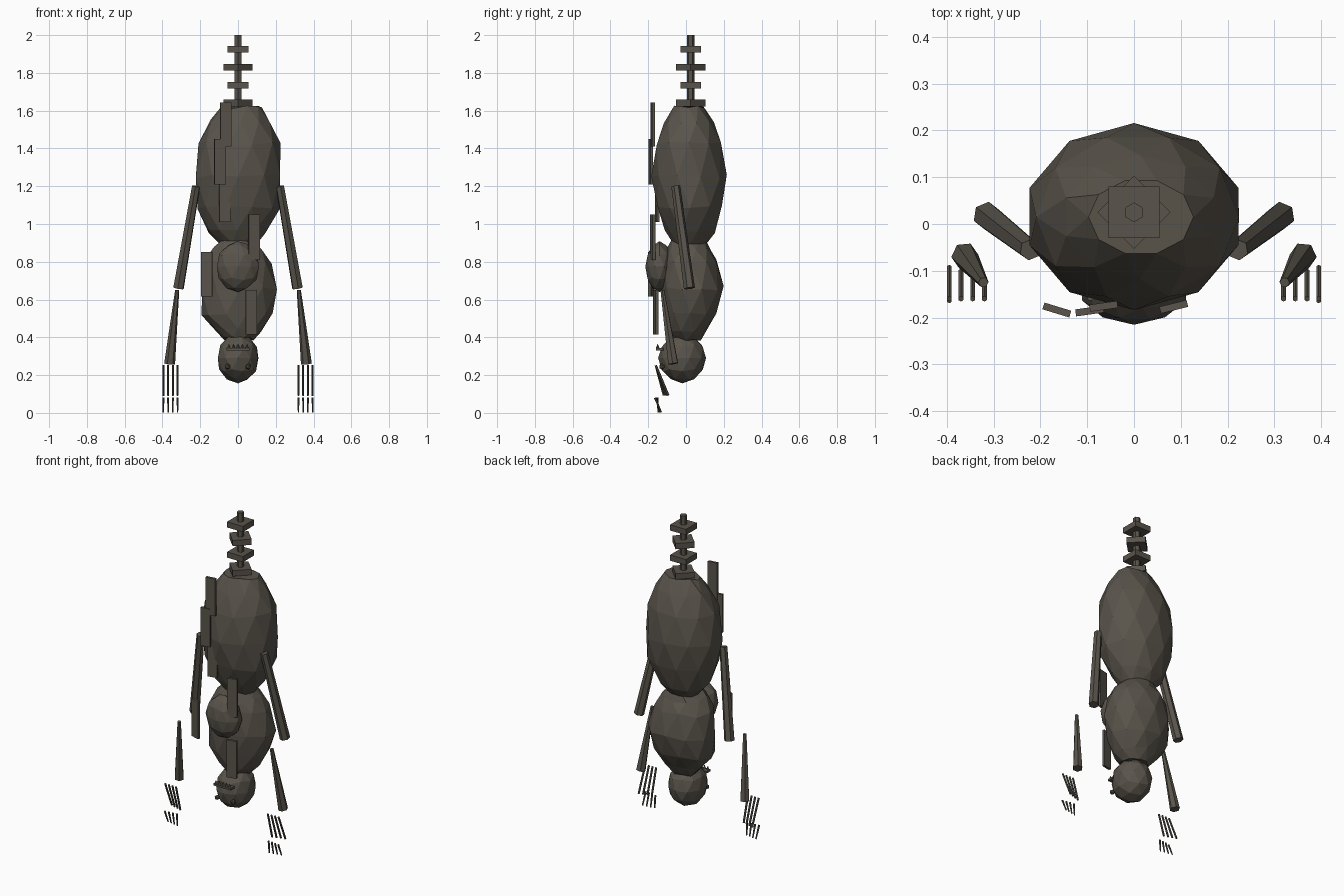
import bpy, bmesh, math, random
from mathutils import Vector, Matrix

if "Cube" in bpy.data.objects:
    bpy.data.objects.remove(bpy.data.objects["Cube"])

random.seed(4)
grey = bpy.data.materials.new("dark_taupe")
grey.diffuse_color = (0.1, 0.088, 0.07, 1)
grey.use_nodes = True
grey.node_tree.nodes["Principled BSDF"].inputs["Base Color"].default_value = grey.diffuse_color


def finish(name, bm):
    bmesh.ops.recalc_face_normals(bm, faces=bm.faces)
    me = bpy.data.meshes.new(name)
    bm.to_mesh(me)
    bm.free()
    me.materials.append(grey)
    ob = bpy.data.objects.new(name, me)
    bpy.context.collection.objects.link(ob)
    return ob


def rod(name, a, b, ra, rb, sides=6):
    a, b = Vector(a), Vector(b)
    bm = bmesh.new()
    rot = (b - a).to_track_quat('Z', 'Y').to_matrix().to_4x4()
    bmesh.ops.create_cone(bm, cap_ends=True, segments=sides, radius1=ra, radius2=rb,
                          depth=(b - a).length, matrix=Matrix.Translation((a + b) / 2) @ rot)
    return finish(name, bm)


def box(name, centre, size, turn=0):
    bm = bmesh.new()
    bmesh.ops.create_cube(bm, size=1, matrix=Matrix.Translation(centre)
                          @ Matrix.Rotation(math.radians(turn), 4, 'Z')
                          @ Matrix.Diagonal((*size, 1)))
    return finish(name, bm)


def ball(name, centre, radii, sub=2, rough=0.0):
    bm = bmesh.new()
    bmesh.ops.create_icosphere(bm, subdivisions=sub, radius=1)
    for v in bm.verts:
        v.co *= 1 + random.uniform(-rough, rough)
        v.co = Vector(centre) + Vector(c * r for c, r in zip(v.co, radii))
    return finish(name, bm)


def wrapped_bundle(name, rows, sides=10):
    """Faceted loft; each row is z, x min, x max, y min, y max."""
    bm = bmesh.new()
    rings = []
    for i, (z, x0, x1, y0, y1) in enumerate(rows):
        ring = []
        for k in range(sides):
            t = math.tau * (k + 0.5 * (i % 2)) / sides
            ring.append(bm.verts.new(((x0 + x1) / 2 + (x1 - x0) / 2 * math.cos(t) * 1.02,
                                      (y0 + y1) / 2 + (y1 - y0) / 2 * math.sin(t) * 1.02,
                                      z + random.uniform(-0.012, 0.012))))
        rings.append(ring)
    for i in range(len(rings) - 1):
        lo, hi = rings[i], rings[i + 1]
        for k in range(sides):
            n = (k + 1) % sides
            if i % 2 == 0:   # staggered triangles
                bm.faces.new((lo[k], lo[n], hi[k]))
                bm.faces.new((lo[n], hi[n], hi[k]))
            else:
                bm.faces.new((lo[k], hi[n], hi[k]))
                bm.faces.new((lo[k], lo[n], hi[n]))
    bm.faces.new(rings[0])
    bm.faces.new(rings[-1])
    return finish(name, bm)


# Hanging cord with alternating square knots
rod("cord", (0, 0.025, 1.58), (0, 0.025, 2.0), 0.021, 0.021)
for i, z in enumerate((1.64, 1.735, 1.83, 1.925)):
    box("cord_knot", (0, 0.025, z), (0.11, 0.11, 0.036), 45 if i % 2 == 0 else 0)

# Upper and lower body bundles
wrapped_bundle("upper_body", [
    (0.89, -0.09, 0.09, -0.07, 0.10),
    (0.96, -0.16, 0.15, -0.11, 0.15),
    (1.09, -0.21, 0.22, -0.155, 0.195),
    (1.25, -0.23, 0.23, -0.18, 0.212),
    (1.43, -0.205, 0.22, -0.16, 0.19),
    (1.54, -0.15, 0.175, -0.115, 0.145),
    (1.62, -0.095, 0.125, -0.065, 0.095)])
wrapped_bundle("lower_body", [
    (0.39, -0.08, 0.08, -0.08, 0.08),
    (0.44, -0.125, 0.125, -0.10, 0.115),
    (0.53, -0.19, 0.18, -0.12, 0.165),
    (0.66, -0.195, 0.212, -0.13, 0.196),
    (0.80, -0.18, 0.175, -0.12, 0.165),
    (0.87, -0.13, 0.13, -0.10, 0.13),
    (0.92, -0.08, 0.08, -0.07, 0.10)])
ball("chest_lump", (0, -0.14, 0.775), (0.115, 0.075, 0.133), 2, 0.02)

# Head, eyes and jagged mouth
ball("head", (0, -0.02, 0.29), (0.112, 0.126, 0.132), 2, 0.02)
box("mouth", (0, -0.14, 0.337), (0.12, 0.04, 0.012))
for i in range(5):
    x = -0.048 + 0.024 * i
    rod("tooth", (x, -0.15, 0.34), (x, -0.15, 0.367), 0.011, 0.0, 4)
for s in (-1, 1):
    ball("eye", (0.055 * s, -0.128, 0.245), (0.016,) * 3, 1)

# Loose cloth strips: x, y, z centre, height, turn
for x, y, z, h, turn in ((-0.065, -0.176, 1.527, 0.235, 8),
                         (-0.095, -0.186, 1.33, 0.24, 8),
                         (-0.07, -0.152, 1.125, 0.23, 10),
                         (0.085, -0.177, 0.93, 0.24, 14),
                         (-0.165, -0.184, 0.733, 0.235, -17),
                         (0.07, -0.16, 0.533, 0.235, 12)):
    box("cloth_strip", (x, y, z), (0.06, 0.015, h), turn)

# Dangling arms and jointed fingers
for s in (-1, 1):
    rod("upper_arm", (0.222 * s, -0.055, 1.2), (0.315 * s, 0.018, 0.66), 0.023, 0.03)
    rod("forearm", (0.322 * s, -0.125, 0.65), (0.362 * s, -0.068, 0.26), 0.011, 0.029)
    for i in range(4):
        x = (0.32 + 0.025 * i) * s
        y = 0.008 * i
        rod("finger", (x, -0.16, 0.252), (x, -0.117 + y, 0.092), 0.006, 0.006)
        rod("fingertip", (x, -0.152 - 0.004 * i, 0.08), (x, -0.146 + 0.005 * i, 0.003), 0.006, 0.004)
